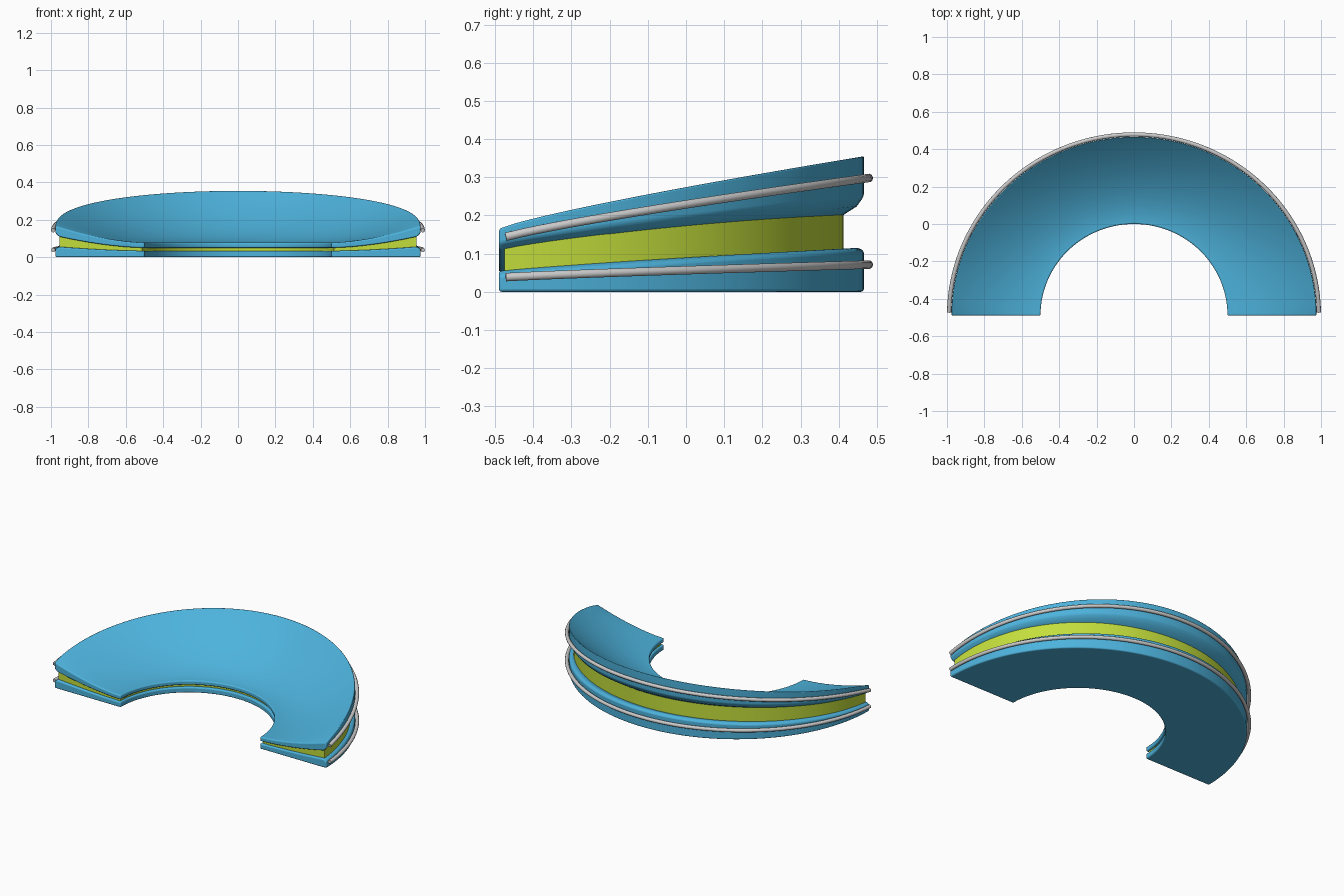
import bpy, bmesh, math

if "Cube" in bpy.data.objects:
    bpy.data.objects.remove(bpy.data.objects["Cube"])

N = 72          # steps along the half ring
CY = -0.49      # y of the ring centre


def material(name, rgb):
    m = bpy.data.materials.new(name)
    m.diffuse_color = (*rgb, 1)
    m.use_nodes = True
    m.node_tree.nodes["Principled BSDF"].inputs["Base Color"].default_value = m.diffuse_color
    return m


blue = material("blue", (0.075, 0.45, 0.72))
green = material("lime", (0.55, 0.73, 0.045))


def rise(t):
    # how far the outer rim has climbed towards the back, 0..1
    return max(math.sin(t), 0.0) ** 0.83


def height(edge, u, t):
    # edge = (inner z, outer z at the ends, outer z at the back); dished profile
    inner, end, back = edge
    outer = end + (back - end) * rise(t)
    return inner + (outer - inner) * u ** 1.7


def arc_layer(name, low, high, r_in, r_out, cy, mat, chamfer=(0, 0), bevel=0.0):
    # sweep a dished wedge section round a half ellipse
    us = [0, .04, .12, .22, .32, .42, .52, .62, .72, .8, .88, .96, 1]
    k = len(us)
    bm = bmesh.new()
    rings = []
    for i in range(N + 1):
        t = math.pi * i / N
        lo, hi = [], []
        for u in us:
            rx = r_in[0] + (r_out[0] - r_in[0]) * u
            ry = r_in[1] + (r_out[1] - r_in[1]) * u
            x, y = rx * math.cos(t), cy + ry * math.sin(t)
            zl, zh = height(low, u, t), height(high, u, t)
            if u == 1:
                zl += chamfer[0]
                zh -= chamfer[1]
            lo.append(bm.verts.new((x, y, zl)))
            hi.append(bm.verts.new((x, y, zh)))
        rings.append(lo + hi[::-1])
    m = 2 * k
    for a, b in zip(rings, rings[1:]):
        for j in range(m):
            n = (j + 1) % m
            bm.faces.new((a[j], a[n], b[n], b[j]))
    for r in (rings[0], rings[-1]):
        for j in range(k - 1):
            bm.faces.new((r[j], r[j + 1], r[m - 2 - j], r[m - 1 - j]))
    bmesh.ops.recalc_face_normals(bm, faces=bm.faces)
    me = bpy.data.meshes.new(name)
    bm.to_mesh(me)
    bm.free()
    me.materials.append(mat)
    ob = bpy.data.objects.new(name, me)
    bpy.context.collection.objects.link(ob)
    if bevel:
        b = ob.modifiers.new("soft_edges", 'BEVEL')
        b.width, b.segments = bevel, 3
        b.limit_method, b.angle_limit = 'ANGLE', math.radians(28)
    bpy.ops.object.select_all(action='DESELECT')
    ob.select_set(True)
    bpy.context.view_layer.objects.active = ob
    bpy.ops.object.shade_smooth_by_angle(angle=math.radians(40))
    return ob


def rail(name, z_end, z_back):
    # round trim strip along the outer rim
    cu = bpy.data.curves.new(name, 'CURVE')
    cu.dimensions = '3D'
    cu.bevel_depth, cu.bevel_resolution, cu.use_fill_caps = 0.0115, 3, True
    sp = cu.splines.new('POLY')
    sp.points.add(N)
    t0 = math.asin(0.018 / 0.968)
    for i, p in enumerate(sp.points):
        t = t0 + (math.pi - 2 * t0) * i / N
        z = z_end + (z_back - z_end) * rise(t)
        p.co = (0.9885 * math.cos(t), CY + 0.9685 * math.sin(t), z, 1)
    sp.use_smooth = True
    ob = bpy.data.objects.new(name, cu)
    bpy.context.collection.objects.link(ob)


# lower and upper shells
R_IN, R_OUT = (0.5, 0.49), (0.976, 0.956)
arc_layer("lower_shell", (0, 0, 0), (0.034, 0.056, 0.122),
          R_IN, R_OUT, CY, blue, (0, 0.014), 0.007)
arc_layer("upper_shell", (0.05, 0.113, 0.236), (0.078, 0.167, 0.358),
          R_IN, R_OUT, CY, blue, (0.014, 0), 0.007)

# recessed core filling the gap between the shells
arc_layer("core", (0.022, 0.04, 0.095), (0.06, 0.13, 0.255),
          (0.512, 0.492), (0.955, 0.888), -0.475, green)

# trim rails
rail("lower_rail", 0.037, 0.071)
rail("upper_rail", 0.138, 0.298)
